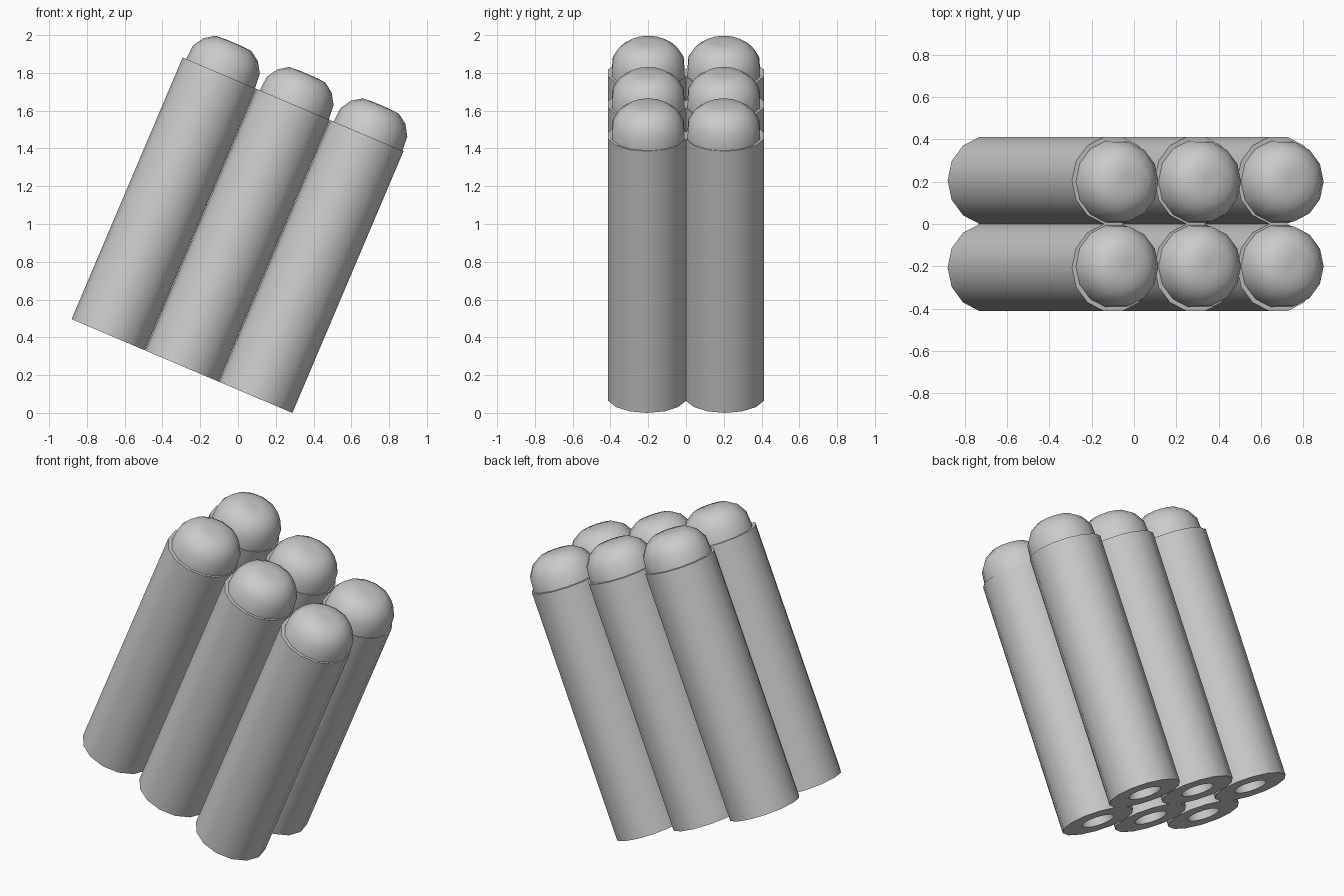
import bpy, bmesh, math
from mathutils import Matrix, Vector

if "Cube" in bpy.data.objects:
    bpy.data.objects.remove(bpy.data.objects["Cube"])

SIDES = 14
TILT = math.radians(23)
LENGTH = 1.505
PITCH = 0.424          # spacing along the sloping row
R = 0.211              # tube radius
FRAME = Matrix.Translation((-0.2965, 0, 0.248)) @ Matrix.Rotation(TILT, 4, 'Y')


def lathe(name, profile, offset):
    """Revolve (radius, height) points about the tilted axis, capping both ends."""
    bm = bmesh.new()
    rings = []
    for r, h in profile:
        rings.append([bm.verts.new((r * math.cos(2 * math.pi * k / SIDES),
                                    r * math.sin(2 * math.pi * k / SIDES), h))
                      for k in range(SIDES)])
    for a, b in zip(rings, rings[1:]):
        for k in range(SIDES):
            n = (k + 1) % SIDES
            bm.faces.new((a[k], a[n], b[n], b[k]))
    bm.faces.new(rings[0])
    bm.faces.new(rings[-1])
    bmesh.ops.recalc_face_normals(bm, faces=bm.faces)
    mesh = bpy.data.meshes.new(name)
    bm.to_mesh(mesh)
    bm.free()
    mesh.transform(FRAME @ Matrix.Translation(Vector(offset)))
    obj = bpy.data.objects.new(name, mesh)
    bpy.context.collection.objects.link(obj)
    bpy.ops.object.select_all(action='DESELECT')
    obj.select_set(True)
    bpy.context.view_layer.objects.active = obj
    bpy.ops.object.shade_smooth_by_angle(angle=math.radians(40))
    return obj


# Tube outline: blind bore in the bottom, rim, outer wall, top
tube = [(0.095, 0.35), (0.095, 0), (R, 0), (R, LENGTH)]
# Rounded nose with a flattened tip
nose = [(0.198, 0), (0.192, 0.08), (0.156, 0.138), (0.103, 0.174), (0.04, 0.178)]

for row, side in (("front", -1), ("back", 1)):
    for i in range(3):
        x = (i - 1) * PITCH
        lathe(f"{row}_tube_{i + 1}", tube, (x, side * 0.206, 0))
        lathe(f"{row}_nose_{i + 1}", nose, (x + 0.007, side * 0.2, LENGTH))
